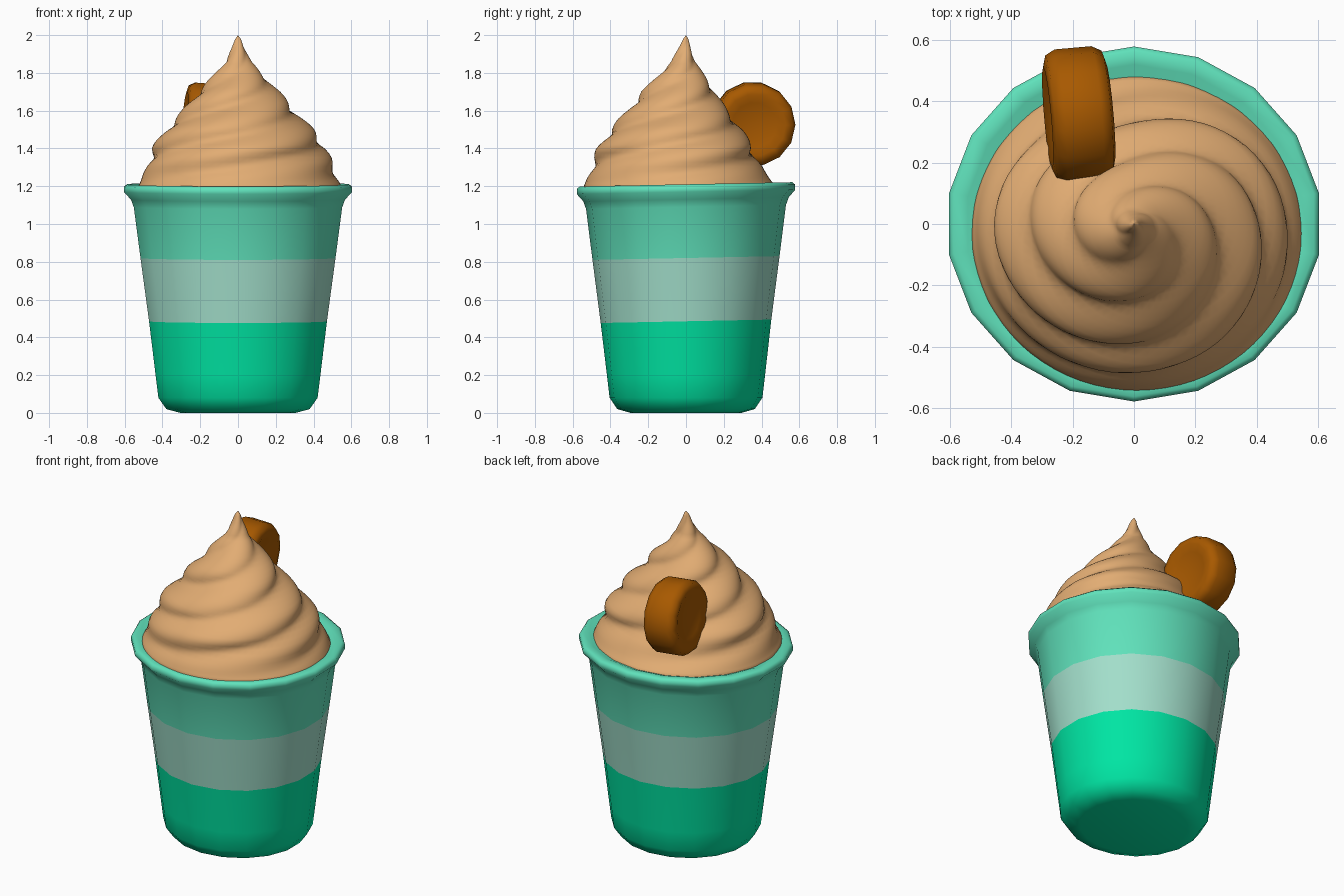
import bpy, bmesh, math
from mathutils import Matrix

if "Cube" in bpy.data.objects:
    bpy.data.objects.remove(bpy.data.objects["Cube"])


def material(name, rgb):
    m = bpy.data.materials.new(name)
    m.use_nodes = True
    color = (*rgb, 1)
    m.diffuse_color = color
    bsdf = m.node_tree.nodes["Principled BSDF"]
    bsdf.inputs["Base Color"].default_value = color
    bsdf.inputs["Roughness"].default_value = 0.7
    return m


mint = material("mint", (0.117, 0.76, 0.5))
pale = material("pale_mint", (0.365, 0.74, 0.60))
green = material("emerald", (0, 0.79, 0.37))
cream = material("caramel_cream", (0.76, 0.415, 0.172))
brown = material("biscuit_brown", (0.39, 0.1, 0))


def lathe(name, profile, sides, mats, shape, angle):
    """Revolve (radius, height) pairs; shape(r, z, a) places each vertex."""
    bm = bmesh.new()
    rings = []
    for r, z in profile:
        if r == 0:
            rings.append([bm.verts.new(shape(0, z, 0))] * sides)
        else:
            rings.append([bm.verts.new(shape(r, z, math.pi / 2 + math.tau * i / sides))
                          for i in range(sides)])
    for low, high in zip(rings, rings[1:]):
        for i in range(sides):
            j = (i + 1) % sides
            quad = list(dict.fromkeys((low[i], low[j], high[j], high[i])))
            bm.faces.new(quad)
    bmesh.ops.recalc_face_normals(bm, faces=bm.faces)
    mesh = bpy.data.meshes.new(name)
    bm.to_mesh(mesh)
    bm.free()
    for m in mats:
        mesh.materials.append(m)
    ob = bpy.data.objects.new(name, mesh)
    bpy.context.collection.objects.link(ob)
    bpy.ops.object.select_all(action="DESELECT")
    ob.select_set(True)
    bpy.context.view_layer.objects.active = ob
    bpy.ops.object.shade_smooth_by_angle(angle=math.radians(angle))
    return ob


# Cup: tapered wall, rolled rim and sloping inner lip, in three colour bands
BAND_LOW, BAND_HIGH = 0.485, 0.82
cup_profile = [(0, 0.005), (0.31, 0), (0.385, 0.02), (0.428, 0.08), (0.443, 0.2),
               (0.478, BAND_LOW), (0.524, BAND_HIGH), (0.56, 1.09), (0.575, 1.13),
               (0.612, 1.17), (0.612, 1.197), (0.595, 1.21), (0.55, 1.205),
               (0.46, 1.17), (0, 1.15)]


def cup_shape(r, z, a):
    y = 0.945 * r * math.sin(a)
    tilt = 0.02 * y if z > 0.3 else 0
    return r * math.cos(a), y, z + tilt


cup = lathe("cup", cup_profile, 18, [green, pale, mint], cup_shape, 60)
for p in cup.data.polygons:
    p.material_index = (p.center.z > BAND_LOW + 0.06) + (p.center.z > BAND_HIGH + 0.06)

# Whipped cream: pointed dome with three soft spiralling ridges
dome = [(0.53, 1.14), (0.54, 1.195), (0.495, 1.28), (0.45, 1.4), (0.38, 1.5),
        (0.285, 1.6), (0.205, 1.7), (0.115, 1.8), (0.065, 1.86), (0.033, 1.93),
        (0.014, 1.98), (0, 2.0)]
STEPS = 5
cream_profile = [(r0 + (r1 - r0) * k / STEPS, z0 + (z1 - z0) * k / STEPS)
                 for (r0, z0), (r1, z1) in zip(dome, dome[1:]) for k in range(STEPS)]
cream_profile.append(dome[-1])


def cream_shape(r, z, a):
    wave = math.sin((3 * a - 37 * (z - 1.6)) / 2)
    ridge = 2 * math.sqrt(wave * wave + 0.04) - 1.2
    fade = min(1, r / 0.25) * min(1, max(0, (z - 1.2) / 0.15))
    r += 0.024 * ridge * fade
    # Hollow behind, where the biscuit presses in
    r *= 1 - 0.13 * fade * max(0, math.cos(a - math.radians(100))) ** 3
    lean = -0.03 * min(1, (2 - z) / 0.3)
    return 0.01 * (2 - z) / 0.8 + r * math.cos(a), lean + 0.95 * r * math.sin(a), z


lathe("whipped_cream", cream_profile, 72, [cream], cream_shape, 80)

# Biscuit: thick round disc with soft edges and dished faces, pushed into the cream
half = [(0, 0.08), (0.12, 0.085), (0.165, 0.102), (0.203, 0.092), (0.22, 0.06)]
biscuit_profile = [(r, -h) for r, h in half] + half[::-1]
place = (Matrix.Translation((-0.18, 0.355, 1.53)) @ Matrix.Rotation(math.radians(5), 4, "Z")
         @ Matrix.Rotation(math.radians(94), 4, "Y"))


def biscuit_shape(r, h, a):
    return place @ Matrix.Translation((r * math.cos(a), r * math.sin(a), h)).to_translation()


lathe("biscuit", biscuit_profile, 14, [brown], biscuit_shape, 50)
